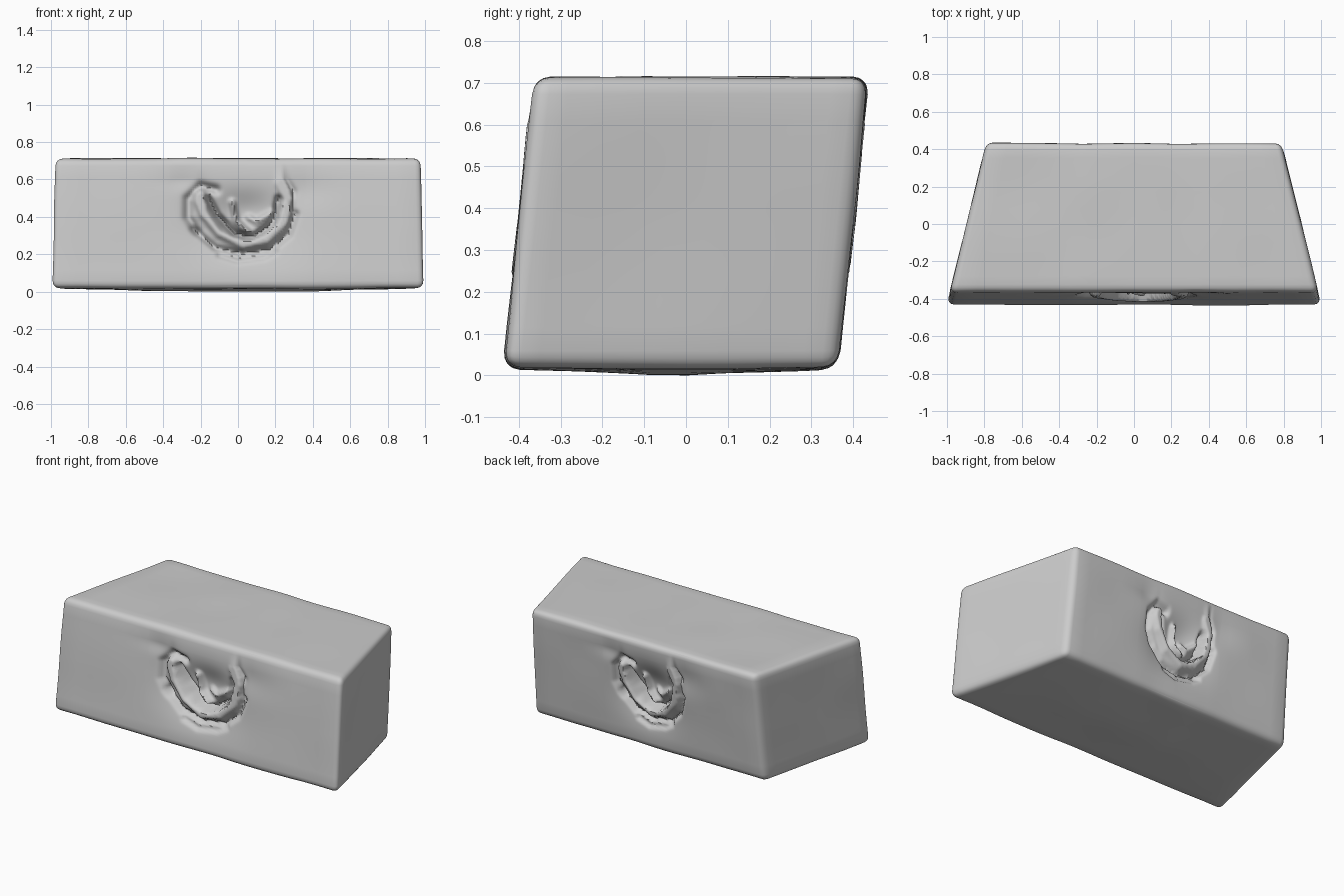
import bpy, bmesh, math
from mathutils import Vector, noise
from mathutils.geometry import intersect_point_line

if "Cube" in bpy.data.objects:
    bpy.data.objects.remove(bpy.data.objects["Cube"])

HALF = Vector((1.0, 0.405, 0.352))
ROUND = 0.045
MID_Z = 0.37

# Carving strokes on the face: points (across, height), width, depth (negative is raised)
STROKES = [
    ([(-.12, .55), (-.2, .57), (-.27, .5), (-.27, .4), (-.22, .33)], .022, .035),
    ([(-.21, .52), (-.18, .42), (-.1, .32), (.03, .26), (.15, .29), (.24, .38), (.27, .5), (.24, .58)], .026, -.055),
    ([(-.16, .5), (-.11, .41), (-.02, .32), (.08, .3), (.19, .37), (.22, .5)], .016, .06),
    ([(-.03, .48), (-.01, .38), (.05, .33)], .016, -.04),
    ([(.06, .4), (.1, .38), (.19, .43)], .016, -.025),
    ([(-.24, .34), (-.12, .24), (.02, .21), (.17, .23), (.27, .31), (.31, .42)], .016, .035),
    ([(-.1, .2), (0, .17), (.14, .19), (.2, .22)], .014, .018),
    ([(.29, .44), (.3, .54), (.26, .6)], .016, .025),
]
# Broad hollows: centre, reach, depth
HOLLOWS = [((.07, .44), (.17, .11), .045), ((-.1, .42), (.17, .14), .025),
           ((.02, .3), (.26, .14), .03), ((-.3, .6), (.1, .05), .012), ((.36, .55), (.13, .09), .014)]


def stroke_distance(p, points):
    best = 9.0
    for a, b in zip(points, points[1:]):
        a, b = Vector((*a, 0)), Vector((*b, 0))
        near, t = intersect_point_line(p, a, b)
        best = min(best, (p - a.lerp(b, min(max(t, 0), 1))).length)
    return best


def carving_depth(u, z):
    p = Vector((u, z, 0))
    depth = 0.0
    for (cx, cz), (rx, rz), d in HOLLOWS:
        depth += d * math.exp(-((u - cx) / rx) ** 2 - ((z - cz) / rz) ** 2)
    if abs(u) < 0.42:
        for points, width, d in STROKES:
            depth += d * math.exp(-(stroke_distance(p, points) / width) ** 2)
    return max(depth, -0.005)


def edge_cuts(half):
    return [s * (half - ROUND * k) for s in (-1, 1) for k in (1, .55, .25, .07)]


# Block cut into a mesh that is finest around the carvings
bm = bmesh.new()
bmesh.ops.create_cube(bm, size=2)
bmesh.ops.scale(bm, vec=HALF, verts=bm.verts)
fine_x = [i * 0.011 - 0.374 for i in range(69)]
fine_z = [i * 0.011 - 0.25 for i in range(46)]
coarse_x = [s * (0.45 + i * 0.1) for s in (-1, 1) for i in range(5)]
coarse_y = [i * 0.09 - 0.315 for i in range(8)]
cuts = [fine_x + coarse_x + edge_cuts(HALF.x), coarse_y + edge_cuts(HALF.y), fine_z + edge_cuts(HALF.z)]
for axis, places in enumerate(cuts):
    normal = Vector([float(i == axis) for i in range(3)])
    for place in places:
        bmesh.ops.bisect_plane(bm, geom=bm.verts[:] + bm.edges[:] + bm.faces[:],
                               plane_co=normal * place, plane_no=normal)

for v in bm.verts:
    p = v.co.copy()
    on_front, on_back = p.y < -HALF.y + 1e-4, p.y > HALF.y - 1e-4
    # Rounded edges
    inner = Vector([min(max(c, ROUND - h), h - ROUND) for c, h in zip(p, HALF)])
    q = inner + (p - inner).normalized() * ROUND
    z = q.z + MID_Z
    # Carvings, the back one turned half round
    if on_front:
        q.y += carving_depth(q.x, z)
    elif on_back:
        q.y -= carving_depth(-q.x, z)
    # Worn, uneven surface
    wear = 0.012 * (0.5 + 0.5 * noise.noise(q * 3.5))
    q -= (p - inner).normalized() * wear * 0.8
    # Sagging underside, leaning front and back, narrower back
    if p.z < 0:
        q.z -= 0.02 * max(0, 1 - q.x ** 2) * max(0, 1 - abs(q.y) / 0.42)
    q.y += 0.105 * q.z
    q.x *= 0.9 - 0.245 * q.y
    q.z += MID_Z
    v.co = q

# Settle on the ground
low = min(v.co.z for v in bm.verts)
for v in bm.verts:
    v.co.z -= low

mesh = bpy.data.meshes.new("carved_block")
bm.to_mesh(mesh)
bm.free()
block = bpy.data.objects.new("carved_block", mesh)
bpy.context.collection.objects.link(block)

stone = bpy.data.materials.new("pale_grey_stone")
stone.use_nodes = True
grey = (0.6, 0.6, 0.6, 1)
stone.diffuse_color = grey
stone.node_tree.nodes["Principled BSDF"].inputs["Base Color"].default_value = grey
mesh.materials.append(stone)

bpy.context.view_layer.objects.active = block
block.select_set(True)
bpy.ops.object.shade_smooth_by_angle(angle=math.radians(60))
